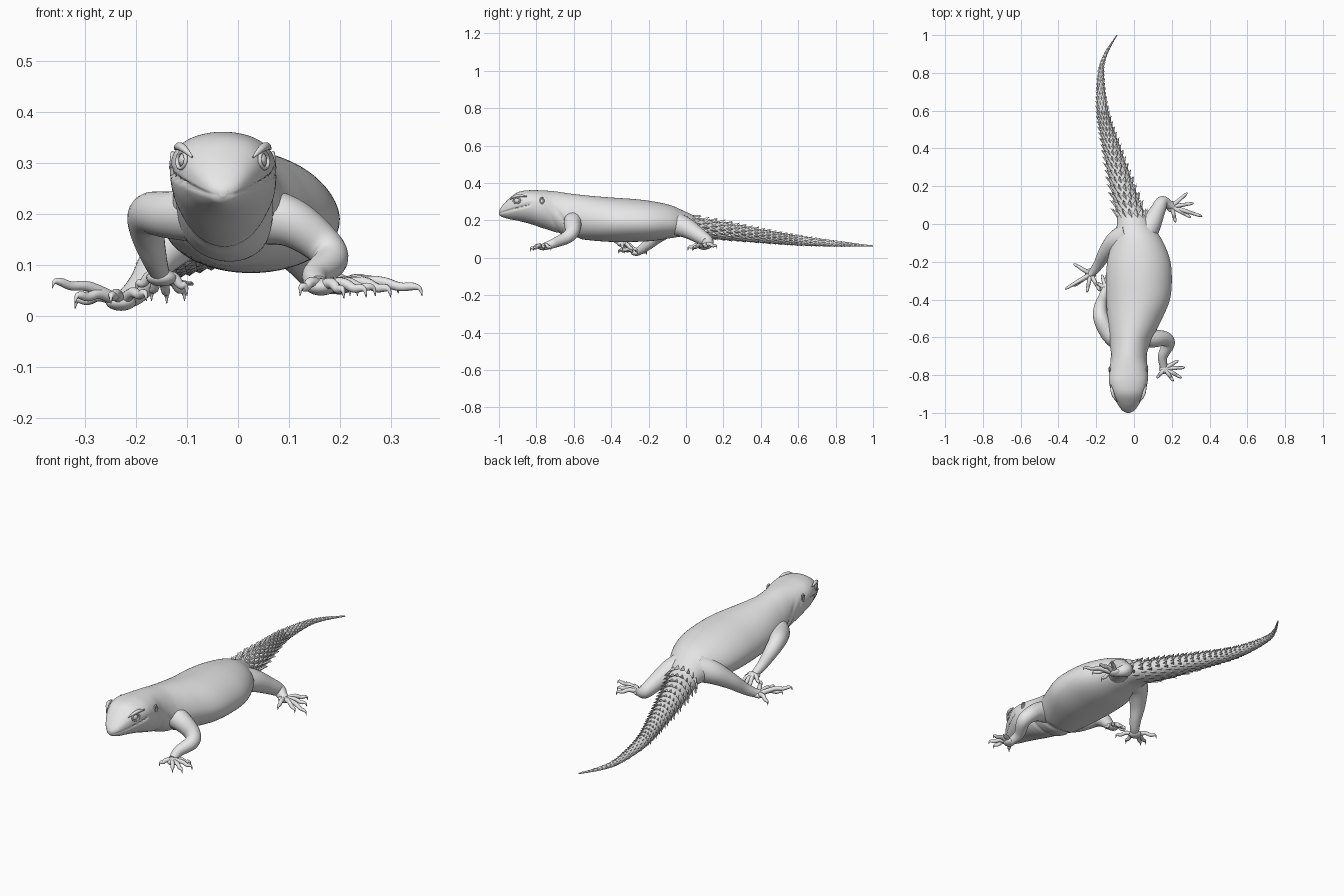
import bpy, bmesh
from math import sin, cos, pi, exp, copysign
from mathutils import Vector, Quaternion, Matrix

if "Cube" in bpy.data.objects:
    bpy.data.objects.remove(bpy.data.objects["Cube"])

skin_grey = bpy.data.materials.new("plain_grey")
skin_grey.use_nodes = True
GREY = (0.8, 0.8, 0.8, 1)
skin_grey.diffuse_color = GREY
skin_grey.node_tree.nodes["Principled BSDF"].inputs["Base Color"].default_value = GREY


def finish(name, bm, angle=1.0):
    """Turn a bmesh into a shaded object."""
    bmesh.ops.recalc_face_normals(bm, faces=bm.faces)
    mesh = bpy.data.meshes.new(name)
    bm.to_mesh(mesh)
    bm.free()
    mesh.materials.append(skin_grey)
    obj = bpy.data.objects.new(name, mesh)
    bpy.context.collection.objects.link(obj)
    bpy.ops.object.select_all(action="DESELECT")
    obj.select_set(True)
    bpy.context.view_layer.objects.active = obj
    if angle:
        bpy.ops.object.shade_smooth_by_angle(angle=angle)
    return obj


def spline(rows, u):
    """Smooth value through rows at u from 0 to len(rows) - 1."""
    last = len(rows) - 1
    i = min(int(u), last - 1)
    t = u - i
    a, b, c, d = (rows[min(max(k, 0), last)] for k in range(i - 1, i + 3))
    return [q + t / 2 * (r - p + t * (2 * p - 5 * q + 4 * r - s + t * (3 * (q - r) + s - p)))
            for p, q, r, s in zip(a, b, c, d)]


def loft(bm, rings):
    """Bridge rings of points and close both ends."""
    rings = [[bm.verts.new(p) for p in ring] for ring in rings]
    n = len(rings[0])
    for a, b in zip(rings, rings[1:]):
        for i in range(n):
            j = (i + 1) % n
            bm.faces.new((a[i], a[j], b[j], b[i]))
    bm.faces.new(rings[0])
    bm.faces.new(rings[-1])


def tube(bm, rows, sides=16, steps=6):
    """Round limb through rows of x, y, z, radius."""
    count = (len(rows) - 1) * steps
    pts = [spline(rows, i / steps) for i in range(count + 1)]
    mids = [Vector(p[:3]) for p in pts]
    frame, before, rings = None, None, []
    for i, p in enumerate(pts):
        way = (mids[min(i + 1, count)] - mids[max(i - 1, 0)]).normalized()
        if frame is None:
            frame = way.to_track_quat("Z", "Y")
        else:
            frame = before.rotation_difference(way) @ frame
        before = way
        r = max(p[3], 0.0008)
        rings.append([mids[i] + frame @ Vector((r * cos(2 * pi * k / sides), r * sin(2 * pi * k / sides), 0))
                      for k in range(sides)])
    loft(bm, rings)


def ball(bm, at, size):
    bmesh.ops.create_uvsphere(bm, u_segments=20, v_segments=12, radius=1,
                              matrix=Matrix.LocRotScale(Vector(at), None, Vector(size)))


def hoop(bm, at, way, wide, tall, thick):
    """Oval rim facing a direction."""
    q = Vector(way).to_track_quat("Z", "Y")
    rings = []
    for i in range(24):
        a = 2 * pi * i / 24
        out = Vector((cos(a), sin(a), 0))
        mid = Vector((wide * cos(a), tall * sin(a), 0))
        rings.append([bm.verts.new(Vector(at) + q @ (mid + thick * (out * cos(b) + Vector((0, 0, sin(b))))))
                      for b in (k * pi / 4 for k in range(8))])
    for i in range(24):
        a, b = rings[i], rings[(i + 1) % 24]
        for k in range(8):
            m = (k + 1) % 8
            bm.faces.new((a[k], a[m], b[m], b[k]))


# Body stations: y, centre x, half width, top z, bottom z
STATIONS = [
    (-1, -.03, .008, .25, .233), (-.987, -.03, .032, .272, .22), (-.95, -.03, .059, .313, .208),
    (-.9, -.03, .084, .35, .198), (-.84, -.03, .102, .361, .183), (-.77, -.028, .103, .36, .16),
    (-.7, -.027, .096, .355, .137), (-.62, -.02, .11, .343, .11), (-.52, 0, .14, .332, .094),
    (-.4, .022, .168, .322, .085), (-.28, .026, .174, .314, .085), (-.18, .025, .163, .302, .09),
    (-.08, .018, .128, .28, .105), (0, 0, .09, .245, .115), (.08, -.025, .073, .212, .108),
    (.2, -.062, .062, .192, .096), (.4, -.117, .045, .153, .08), (.6, -.166, .029, .118, .066),
    (.8, -.175, .015, .09, .06), (.9, -.15, .009, .078, .06), (1, -.09, .003, .066, .06)]


def surface(u, a):
    """Point on the body at station u and angle a."""
    y, cx, w, top, low = spline(STATIONS, u)
    head = min(max((-.62 - y) / .2, 0), 1)
    mid = low + (top - low) * (.46 + .1 * head)
    c, s = cos(a), sin(a)
    power = 1.15 - .42 * head if s > 0 else .95 + .1 * head
    lift = copysign(abs(s) ** power, s)
    p = Vector((cx + w * c, y, mid + lift * ((top - mid) if s > 0 else (mid - low))))
    # Mouth groove, throat fold and neck creases
    pull = 0
    if y < -.82:
        pull = .09 * exp(-((p.z - .237 - .28 * (y + 1)) / .005) ** 2) * min(1, (-.82 - y) / .02)
    fold = exp(-((y + .68 + .1 * s) / .014) ** 2) + .6 * exp(-((y + .74 + .06 * s) / .012) ** 2)
    if y < -.5:
        pull += .07 * fold * min(1, max(0, .6 - s))
    return p.lerp(Vector((cx, y, mid)), pull)


bm = bmesh.new()
LAST = len(STATIONS) - 1
loft(bm, [[surface(i / 10, 2 * pi * k / 80) for k in range(80)] for i in range(LAST * 10 + 1)])
finish("body_and_tail", bm)

# Whorls of pointed scales around the tail
bm = bmesh.new()
u, row = 14 - .55, 0
while u < LAST - .1:
    y, cx, w, top, low = spline(STATIONS, u)
    step = .016 + .36 * w
    ahead = spline(STATIONS, min(u + .1, LAST))
    rate = (ahead[0] - y) / .1
    reach = min(u + step / rate, LAST)
    count = 16 if w > .03 else 12
    for k in range(count):
        a = 2 * pi * (k + .5 * (row % 2)) / count
        half = pi / count
        flare = 1.36 if sin(a) > -.4 else 1.14
        y2, cx2, w2, top2, low2 = spline(STATIONS, reach)
        core = Vector((cx2, y2, (top2 + low2) / 2))
        middle = (u + reach) / 2
        tip = core + (surface(reach, a) - core) * flare
        keel = surface(u, a)
        left, right = surface(middle, a - half), surface(middle, a + half)
        q = [bm.verts.new(p) for p in (keel, left, right, tip)]
        for f in ((0, 1, 3), (0, 3, 2), (1, 2, 3), (0, 2, 1)):
            bm.faces.new([q[i] for i in f])
    u, row = reach, row + 1
finish("tail_spines", bm, 0)

# Eyes, lids, ears and nostrils on both sides of the head
for side, label in ((1, "left"), (-1, "right")):
    x = -.03
    bm = bmesh.new()
    ball(bm, (x + side * .073, -.902, .306), (.014, .017, .015))
    finish(label + "_eye", bm)
    bm = bmesh.new()
    hoop(bm, (x + side * .081, -.905, .306), (side, -.45, .1), .02, .016, .004)
    hoop(bm, (x + side * .1, -.77, .305), (side, 0, .1), .009, .015, .004)
    hoop(bm, (x + side * .026, -.982, .264), (side * .5, -1, .4), .006, .006, .003)
    tube(bm, [(x + side * .06, -.94, .312, .002), (x + side * .076, -.915, .328, .007),
              (x + side * .086, -.885, .333, .008), (x + side * .094, -.85, .328, .002)])
    finish(label + "_head_details", bm)


def leg(name, path, palm, tips, toe=.0105):
    """Limb with a flat foot and arched, clawed toes."""
    bm = bmesh.new()
    tube(bm, path, sides=24)
    ball(bm, palm, (.03, .03, .017))
    base = Vector(palm)
    for tip in tips:
        end = Vector(tip)
        rows = []
        for t, rise, r in ((0, 0, 1.2), (.45, .015, 1), (.72, .008, .85), (.88, .011, .75), (.97, .008, .4), (1, -.006, .08)):
            rows.append((*(base.lerp(end, t) + Vector((0, 0, rise))), toe * r))
        tube(bm, rows, sides=10, steps=4)
    finish(name, bm)


leg("left_front_leg",
    [(.02, -.59, .2, .062), (.1, -.605, .185, .049), (.162, -.607, .143, .039), (.182, -.635, .11, .034),
     (.152, -.7, .08, .026), (.157, -.755, .06, .02)],
    (.163, -.765, .057),
    [(.235, -.722, .045), (.27, -.76, .045), (.252, -.815, .042), (.208, -.832, .04), (.122, -.815, .045)])

leg("right_front_leg",
    [(-.06, -.63, .2, .06), (-.13, -.58, .198, .047), (-.174, -.5, .2, .041), (-.178, -.44, .165, .034),
     (-.165, -.39, .115, .025), (-.152, -.345, .08, .018)],
    (-.15, -.34, .075),
    [(-.2, -.31, .05), (-.17, -.27, .035), (-.14, -.26, .03), (-.105, -.285, .035), (-.1, -.34, .045)])

leg("left_hind_leg",
    [(.03, -.1, .19, .07), (.085, -.01, .165, .056), (.125, .07, .118, .041), (.15, .115, .085, .033),
     (.18, .105, .068, .025), (.21, .09, .06, .018)],
    (.2, .092, .06),
    [(.282, .165, .055), (.315, .11, .05), (.362, .04, .045), (.3, .035, .042), (.22, .01, .045)])

leg("right_hind_leg",
    [(-.03, -.06, .19, .07), (-.095, -.09, .168, .055), (-.15, -.15, .118, .039), (-.182, -.205, .07, .029),
     (-.21, -.245, .04, .023), (-.235, -.27, .03, .016)],
    (-.23, -.265, .027),
    [(-.32, -.21, .02), (-.365, -.345, .06), (-.32, -.33, .03), (-.25, -.362, .03), (-.18, -.355, .035)])
